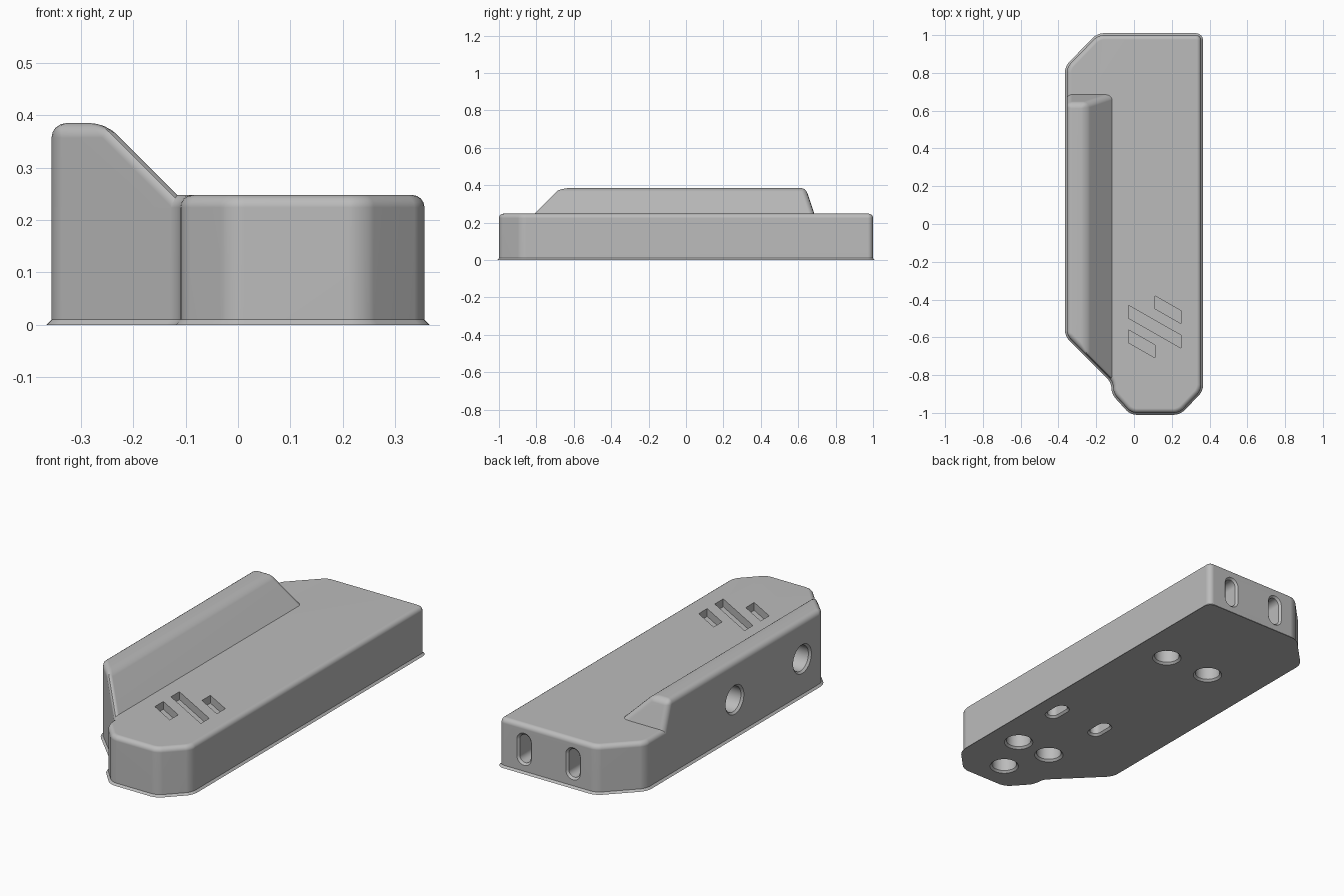
import bpy, bmesh, math
from mathutils import Vector, Matrix

cube = bpy.data.objects.get("Cube")
if cube:
    bpy.data.objects.remove(cube, do_unlink=True)

grey = bpy.data.materials.new("light grey plastic")
grey.use_nodes = True
grey.diffuse_color = (0.5, 0.5, 0.5, 1)
grey.node_tree.nodes["Principled BSDF"].inputs["Base Color"].default_value = (0.5, 0.5, 0.5, 1)

ROUND = 0.028


def loft(bm, rings):
    """Closed solid through rings with equal point counts."""
    loops = [[bm.verts.new(p) for p in ring] for ring in rings]
    n = len(loops[0])
    bm.faces.new(loops[0])
    bm.faces.new(loops[-1])
    for a, b in zip(loops, loops[1:]):
        for i in range(n):
            j = (i + 1) % n
            bm.faces.new((a[i], a[j], b[j], b[i]))


def bevel(bm, test, size, segments):
    edges = [e for e in bm.edges if test(*(v.co for v in e.verts))]
    bmesh.ops.bevel(bm, geom=edges, offset=size, offset_type='OFFSET', segments=segments,
                    profile=0.5, affect='EDGES', clamp_overlap=False)


def make_object(name, bm):
    bmesh.ops.recalc_face_normals(bm, faces=bm.faces[:])
    mesh = bpy.data.meshes.new(name)
    bm.to_mesh(mesh)
    bm.free()
    mesh.materials.append(grey)
    obj = bpy.data.objects.new(name, mesh)
    bpy.context.scene.collection.objects.link(obj)
    return obj


def pocket(bm, centre, into, along, radius, half_straight, depth, rim=0.01):
    """Round or oblong pocket with a chamfered rim."""
    into, along = Vector(into), Vector(along)
    frame = Matrix((along, into.cross(along), into)).transposed()
    steps = 16
    rings = []
    for level, r in ((-0.01, radius + rim + 0.01), (rim, radius), (depth, radius)):
        ring = []
        for side in (1, -1):
            for i in range(steps + (1 if half_straight else 0)):
                t = math.pi * (i / steps - 0.5)
                p = Vector((side * (half_straight + r * math.cos(t)), side * r * math.sin(t), level))
                ring.append(Vector(centre) + frame @ p)
        rings.append(ring)
    loft(bm, rings)


# Main body: rounded plan outline, soft top edge, chamfered underside
outline = [(-0.356, 0.83), (-0.356, -0.59), (-0.11, -0.836), (-0.11, -0.895), (-0.015, -1),
           (0.24, -1), (0.356, -0.88), (0.356, 1), (-0.19, 1)]
TOP = 0.248
bm = bmesh.new()
loft(bm, [[(x, y, z) for x, y in outline] for z in (0, TOP)])
bevel(bm, lambda a, b: abs(a.z - b.z) > 0.1, ROUND, 4)
bevel(bm, lambda a, b: min(a.z, b.z) > TOP - 0.001, 0.024, 4)
bevel(bm, lambda a, b: max(a.z, b.z) < 0.001, 0.01, 1)
body = make_object("main_body", bm)

# Raised side ridge: sloped inner face, diagonal front, steep back
profile = [(-0.356, 0.1), (-0.356, 0.385), (-0.253, 0.385), (-0.06, 0.192), (-0.06, 0.1)]
front = [(x, -0.59 - (x + 0.356), z) for x, z in profile]
back = [(x, 0.64 + (0.385 - z) / 3, z) for x, z in profile]
bm = bmesh.new()
loft(bm, [front, back])
bevel(bm, lambda a, b: True, ROUND, 4)
ridge = make_object("side_ridge", bm)

# Cutter for all pockets
X, Y, Z = Vector((1, 0, 0)), Vector((0, 1, 0)), Vector((0, 0, 1))
bm = bmesh.new()
for x, y in ((0.18, 0.465), (-0.08, 0.465), (0.205, -0.635), (0.012, -0.635), (0.108, -0.86)):
    pocket(bm, (x, y, 0), Z, Y, 0.06, 0, 0.08)
for x in (0.25, -0.022):
    pocket(bm, (x, -0.287, 0), Z, Y, 0.028, 0.033, 0.08)
for x in (0.215, -0.062):
    pocket(bm, (x, 1, 0.122), -Y, Z, 0.031, 0.041, 0.1)
for y in (0.115, -0.43):
    pocket(bm, (-0.356, y, 0.19), X, Y, 0.064, 0, 0.1)

# Slanted slots in the top face
for x0, x1, y in ((0.11, 0.25, -0.38), (-0.03, 0.25, -0.43), (-0.03, 0.11, -0.56)):
    drop = 0.57 * (x1 - x0)
    plan = [(x0, y), (x1, y - drop), (x1, y - drop - 0.068), (x0, y - 0.068)]
    loft(bm, [[(px, py, z) for px, py in plan] for z in (TOP - 0.04, TOP + 0.02)])
cutter = make_object("pocket_cutter", bm)
cutter.hide_render = True

# Cut pockets, then shade
for obj in (body, ridge):
    bpy.ops.object.select_all(action='DESELECT')
    obj.select_set(True)
    bpy.context.view_layer.objects.active = obj
    cut = obj.modifiers.new("pockets", 'BOOLEAN')
    cut.operation = 'DIFFERENCE'
    cut.solver = 'EXACT'
    cut.object = cutter
    bpy.ops.object.modifier_apply(modifier=cut.name)
    bpy.ops.object.shade_smooth_by_angle(angle=math.radians(30))
    weighted = obj.modifiers.new("clean_shading", 'WEIGHTED_NORMAL')
    weighted.keep_sharp = True
bpy.data.objects.remove(cutter, do_unlink=True)
